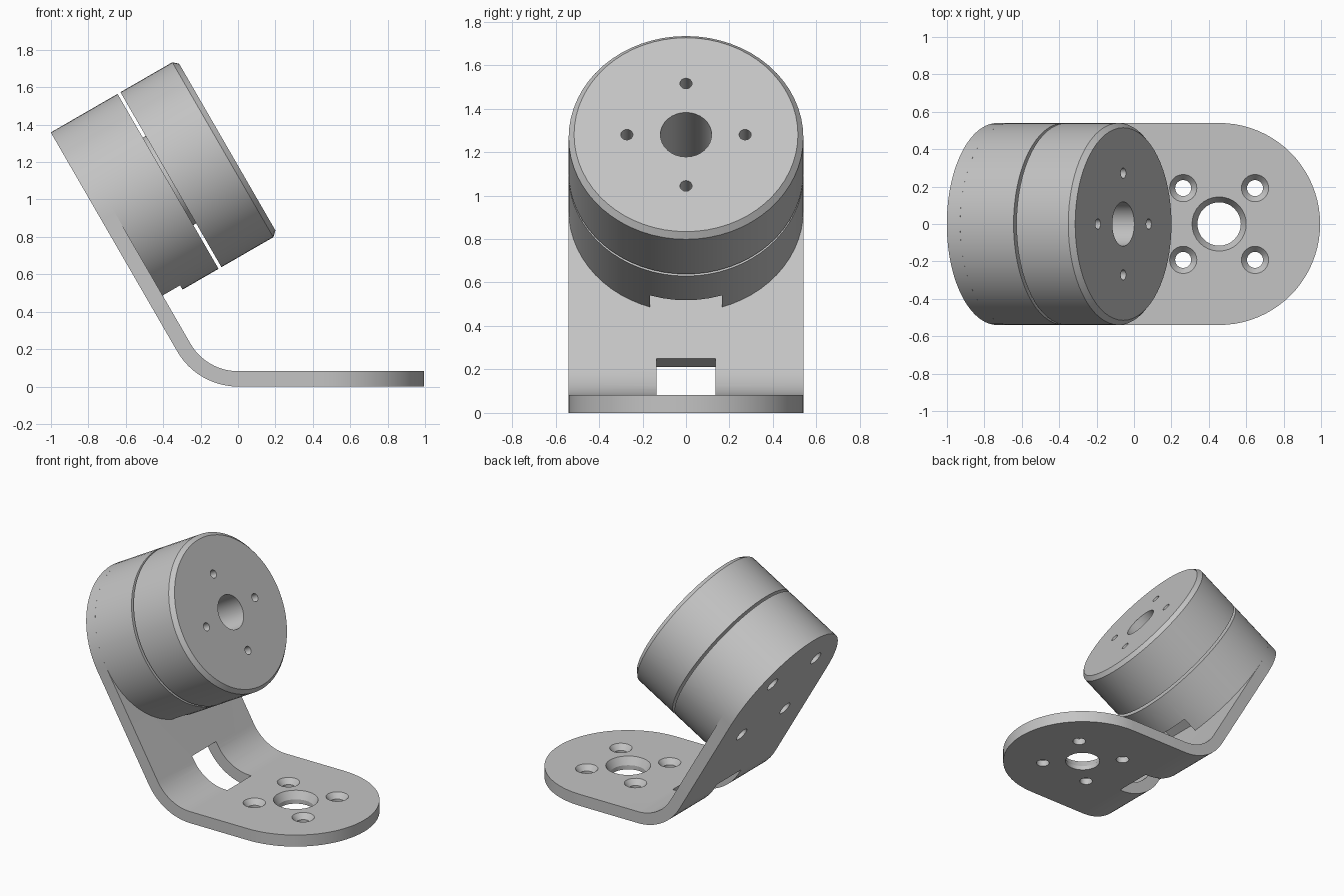
import bpy, bmesh, math
from mathutils import Matrix, Vector

if "Cube" in bpy.data.objects:
    bpy.data.objects.remove(bpy.data.objects["Cube"])

HALF = 0.54          # half width of bracket, radius of motor
THICK = 0.082
BEND_R = 0.375       # outer bend radius
TILT = math.radians(60)
ARC = BEND_R * TILT
PAD = 0.455          # centre of the mounting pad
SEAT = -1.205        # centre of the motor seat along the strip

grey = bpy.data.materials.new("light grey metal")
grey.use_nodes = True
grey.diffuse_color = (0.55, 0.55, 0.55, 1)
grey.node_tree.nodes["Principled BSDF"].inputs["Base Color"].default_value = (0.55, 0.55, 0.55, 1)


def finish(name, bm, matrix=Matrix()):
    bmesh.ops.remove_doubles(bm, verts=bm.verts, dist=1e-5)
    bmesh.ops.recalc_face_normals(bm, faces=bm.faces)
    mesh = bpy.data.meshes.new(name)
    bm.to_mesh(mesh)
    bm.free()
    mesh.transform(matrix)
    mesh.materials.append(grey)
    ob = bpy.data.objects.new(name, mesh)
    bpy.context.collection.objects.link(ob)
    return ob


def lathe(name, profile, matrix, sides=64):
    """Closed solid of revolution from (radius, height) points."""
    bm = bmesh.new()
    rings = [[bm.verts.new((r * math.cos(2 * math.pi * i / sides),
                            r * math.sin(2 * math.pi * i / sides), z))
              for i in range(sides)] for r, z in profile]
    for a, b in zip(rings, rings[1:]):
        for i in range(sides):
            j = (i + 1) % sides
            bm.faces.new((a[i], a[j], b[j], b[i]))
    bm.faces.new(rings[0])
    bm.faces.new(rings[-1])
    return finish(name, bm, matrix)


def strip_point(u):
    """Underside point and normal at distance u along the bent strip."""
    phi = min(max(-u / BEND_R, 0), TILT)
    extra = max(-u - ARC, 0)
    p = Vector((max(u, 0) - BEND_R * math.sin(phi) - extra * math.cos(TILT), 0,
                BEND_R * (1 - math.cos(phi)) + extra * math.sin(TILT)))
    return p, Vector((math.sin(phi), 0, math.cos(phi)))


def bent_strip(name, stations, low, high):
    """Loft a strip through (distance, half width) stations along the bend."""
    bm = bmesh.new()
    rings = []
    for u, w in stations:
        p, n = strip_point(u)
        rings.append([bm.verts.new(p + n * h + Vector((0, y, 0)))
                      for y, h in ((-w, low), (w, low), (w, high), (-w, high))])
    for a, b in zip(rings, rings[1:]):
        for i in range(4):
            j = (i + 1) % 4
            bm.faces.new((a[i], a[j], b[j], b[i]))
    if stations[0][1] > 0.001:
        bm.faces.new(rings[0])
        bm.faces.new(rings[-1])
    return finish(name, bm)


def cut(ob, cutters):
    for c in cutters:
        c.hide_render = True
        mod = ob.modifiers.new("cut", "BOOLEAN")
        mod.operation = "DIFFERENCE"
        mod.solver = "EXACT"
        mod.object = c
        bpy.context.view_layer.objects.active = ob
        bpy.ops.object.modifier_apply(modifier=mod.name)


def smooth(ob):
    bpy.ops.object.select_all(action="DESELECT")
    ob.select_set(True)
    bpy.context.view_layer.objects.active = ob
    bpy.ops.object.shade_smooth_by_angle(angle=math.radians(25))


# Motor frame: local z along the motor axis, local x down the sloping plate
seat_point, seat_normal = strip_point(SEAT)
MOTOR = Matrix.Translation(seat_point) @ Matrix.Rotation(TILT, 4, "Y")


def motor_at(x, y):
    return MOTOR @ Matrix.Translation((x, y, 0))


# Bent bracket with two rounded ends
STEPS = 20
quarter = [math.pi / 2 * i / STEPS for i in range(STEPS + 1)]
stations = [(SEAT - HALF * math.cos(t), HALF * math.sin(t)) for t in quarter]
stations += [(-ARC * (1 - i / 12), HALF) for i in range(13)]
stations += [(PAD + HALF * math.sin(t), HALF * math.cos(t)) for t in quarter]
bracket = bent_strip("bracket", stations, 0, THICK)

# Cable slot through the bend
slot_top, slot_end = -0.419, 0.01
slot_us = [slot_top] + [-ARC * (1 - i / 12) for i in range(13)] + [slot_end]
slot = bent_strip("slot_cutter", [(u, 0.135) for u in slot_us], -0.03, THICK + 0.03)

# Countersunk holes in the pad
pad_cutters = [lathe("bore_cutter", [(0.116, -0.05), (0.116, 0.03), (0.145, THICK), (0.145, 0.12)],
                     Matrix.Translation((PAD, 0, 0)), 32)]
for sx in (-1, 1):
    for sy in (-1, 1):
        pad_cutters.append(lathe(
            "screw_cutter", [(0.043, -0.05), (0.043, 0.045), (0.073, THICK), (0.073, 0.12)],
            Matrix.Translation((PAD + 0.192 * sx, 0.192 * sy, 0)), 24))

# Screw holes from the back of the plate into the motor base
back_cutters = [lathe("back_cutter", [(0.048, -0.05), (0.048, 0.2)],
                      motor_at(0.243 * sx, 0.243 * sy), 24)
                for sx in (-1, 1) for sy in (-1, 1)]
cut(bracket, [slot] + pad_cutters + back_cutters)

# Motor base, core and rotor, bored along the axis
base = lathe("motor_base", [(HALF, 0.08), (HALF, 0.412)], MOTOR)
core = lathe("motor_core", [(0.27, 0.36), (0.27, 0.48)], MOTOR)
rotor = lathe("motor_rotor", [(HALF, 0.43), (HALF, 0.75), (0.515, 0.778)], MOTOR)
shaft = lathe("shaft_cutter", [(0.118, 0.1), (0.118, 0.9)], MOTOR, 32)

# Cable notch at the lower side of the motor base
bm = bmesh.new()
bmesh.ops.create_cube(bm, size=1, matrix=Matrix.Translation((0.5, 0, 0.12))
                      @ Matrix.Diagonal((0.24, 0.33, 0.14, 1)))
notch = finish("notch_cutter", bm, MOTOR)

# Four small holes in the rotor face
face_cutters = [lathe("face_cutter", [(0.028, 0.6), (0.028, 0.9)],
                      motor_at(0.272 * math.cos(k * math.pi / 2),
                               0.272 * math.sin(k * math.pi / 2)), 16)
                for k in range(4)]
cut(base, [shaft, notch] + back_cutters)
cut(core, [shaft])
cut(rotor, [shaft] + face_cutters)

for ob in (bracket, base, core, rotor):
    smooth(ob)
for c in [slot, shaft, notch] + pad_cutters + back_cutters + face_cutters:
    bpy.data.objects.remove(c)
